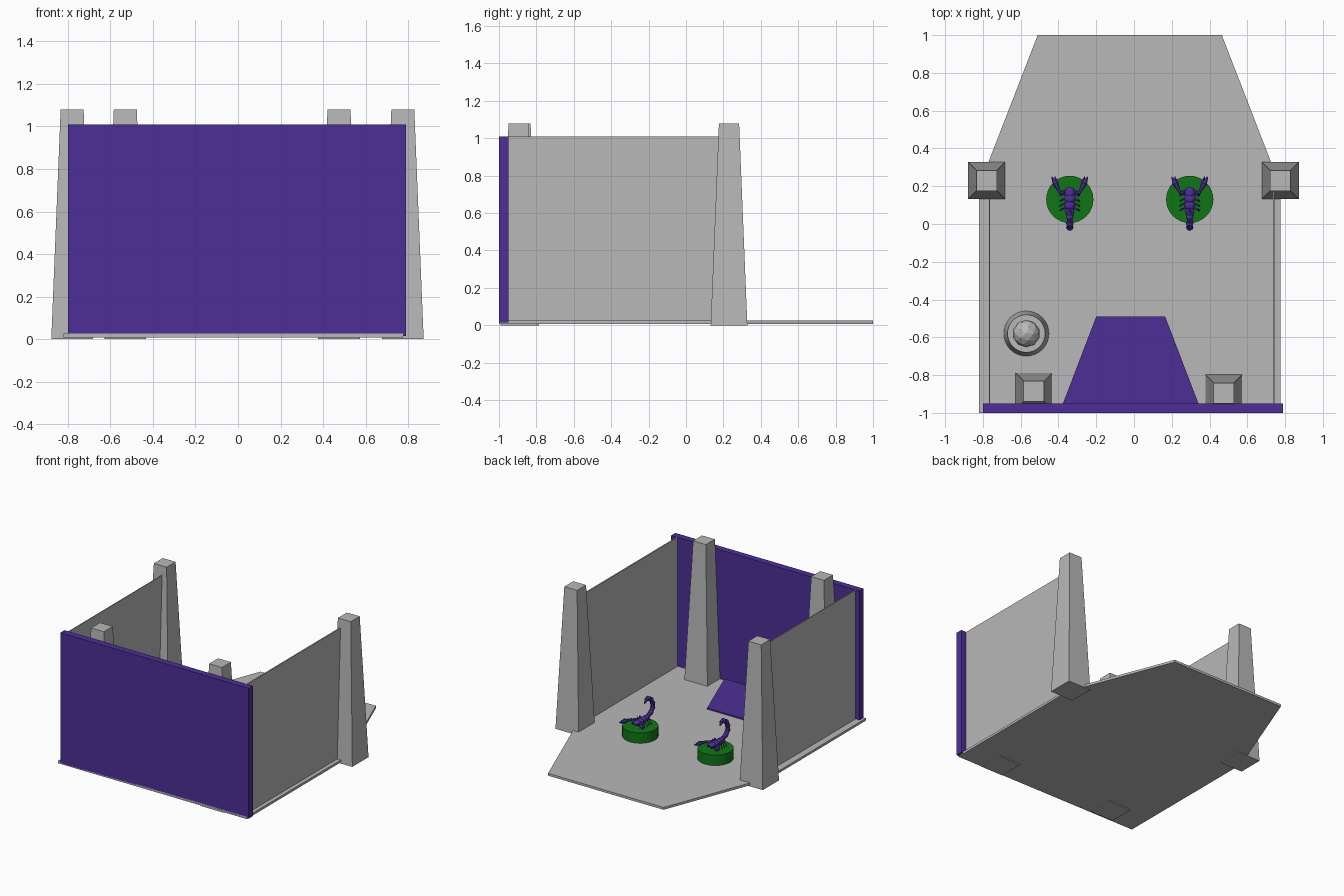
import bpy, bmesh, math
from mathutils import Vector

if "Cube" in bpy.data.objects:
    bpy.data.objects.remove(bpy.data.objects["Cube"])


def material(name, rgb):
    m = bpy.data.materials.new(name)
    m.diffuse_color = (*rgb, 1)
    m.use_nodes = True
    m.node_tree.nodes["Principled BSDF"].inputs["Base Color"].default_value = m.diffuse_color
    return m


GREY = material("stone grey", (0.48, 0.48, 0.48))
PURPLE = material("purple", (0.075, 0.028, 0.31))
GREEN = material("green", (0.005, 0.18, 0.008))


def finish(bm, name, mat, smooth=False):
    bmesh.ops.recalc_face_normals(bm, faces=bm.faces)
    me = bpy.data.meshes.new(name)
    bm.to_mesh(me)
    bm.free()
    ob = bpy.data.objects.new(name, me)
    me.materials.append(mat)
    bpy.context.collection.objects.link(ob)
    if smooth:
        bpy.ops.object.select_all(action='DESELECT')
        ob.select_set(True)
        bpy.context.view_layer.objects.active = ob
        bpy.ops.object.shade_smooth_by_angle(angle=math.radians(35))
    return ob


def loft(bm, rings):
    """Closed solid through a list of equal-length point rings."""
    vs = [[bm.verts.new(p) for p in r] for r in rings]
    n = len(vs[0])
    for a, b in zip(vs, vs[1:]):
        for i in range(n):
            j = (i + 1) % n
            bm.faces.new((a[i], a[j], b[j], b[i]))
    bm.faces.new(vs[0][::-1])
    bm.faces.new(vs[-1])


def slab(name, outline, z0, z1, mat):
    bm = bmesh.new()
    loft(bm, [[(x, y, z) for x, y in outline] for z in (z0, z1)])
    return finish(bm, name, mat)


def box(name, x0, x1, y0, y1, z0, z1, mat):
    return slab(name, [(x0, y0), (x1, y0), (x1, y1), (x0, y1)], z0, z1, mat)


def lathe(name, cx, cy, profile, mat, n=32):
    bm = bmesh.new()
    loft(bm, [[(cx + r * math.cos(2 * math.pi * i / n),
                cy + r * math.sin(2 * math.pi * i / n), z) for i in range(n)]
              for r, z in profile])
    return finish(bm, name, mat, True)


def tube(bm, pts, radii, n=6):
    """Tapered limb along points that stay mostly in one plane."""
    pts = [Vector(p) for p in pts]
    rings = []
    for k, (p, r) in enumerate(zip(pts, radii)):
        t = (pts[min(k + 1, len(pts) - 1)] - pts[max(k - 1, 0)]).normalized()
        ref = Vector((1, 0, 0)) if abs(t.x) < 0.3 else Vector((0, 0, 1))
        u = t.cross(ref).normalized()
        v = t.cross(u)
        rings.append([p + r * (math.cos(a) * u + math.sin(a) * v)
                      for a in (2 * math.pi * i / n for i in range(n))])
    loft(bm, rings)


def blob(bm, c, s):
    vs = bmesh.ops.create_uvsphere(bm, u_segments=8, v_segments=6, radius=1)["verts"]
    bmesh.ops.scale(bm, vec=s, verts=vs)
    bmesh.ops.translate(bm, vec=c, verts=vs)


# floor with tapered apron
slab("floor", [(-0.82, -1), (0.775, -1), (0.775, 0.2), (0.465, 1),
               (-0.51, 1), (-0.82, 0.2)], 0.008, 0.026, GREY)

# walls
box("main_wall", -0.80, 0.79, -1.0, -0.95, 0.015, 1.01, PURPLE)
box("left_wall", -0.768, -0.762, -0.955, 0.2, 0.02, 1.01, GREY)
box("right_wall", 0.735, 0.745, -0.955, 0.2, 0.02, 1.01, GREY)

# tapered pillars
for name, cx, cy in (("left_outer_pillar", -0.78, 0.23), ("right_outer_pillar", 0.775, 0.23),
                     ("left_inner_pillar", -0.53, -0.885), ("right_inner_pillar", 0.475, -0.895)):
    bm = bmesh.new()
    loft(bm, [[(cx + h * sx, cy + h * sy, z) for sx, sy in ((-1, -1), (1, -1), (1, 1), (-1, 1))]
              for h, z in ((0.098, 0), (0.054, 1.08))])
    finish(bm, name, GREY)

# threshold mat by the main wall
slab("threshold", [(-0.38, -0.96), (0.345, -0.96), (0.165, -0.49), (-0.2, -0.49)],
     0.02, 0.036, PURPLE)

# pedestal with faceted ball
lathe("ball_pedestal", -0.57, -0.58, [(0.12, 0.02), (0.1, 0.28)], GREY)
bm = bmesh.new()
vs = bmesh.ops.create_icosphere(bm, subdivisions=2, radius=0.073)["verts"]
bmesh.ops.translate(bm, vec=(-0.57, -0.58, 0.345), verts=vs)
finish(bm, "ball", GREY)


def scorpion(name, cx, cy, z):
    bm = bmesh.new()
    # segmented body
    for y, w, l, h in ((0.035, 0.03, 0.033, 0.02), (0.005, 0.033, 0.03, 0.022),
                       (-0.03, 0.03, 0.03, 0.021), (-0.065, 0.025, 0.028, 0.019)):
        blob(bm, (0, y, 0.032), (w, l, h))
    # curled tail and sting
    tail = [(-0.085, 0.035), (-0.125, 0.05), (-0.148, 0.08), (-0.148, 0.115),
            (-0.128, 0.15), (-0.095, 0.17)]
    for y, zz in tail:
        blob(bm, (0, y, zz), (0.02, 0.018, 0.018))
    tube(bm, [(0, y, zz) for y, zz in tail], [0.016] * len(tail))
    tube(bm, [(0, -0.1, 0.17), (0, -0.07, 0.168), (0, -0.05, 0.145)], [0.014, 0.014, 0.002])
    for s in (-1, 1):
        # claw arm and two pincers
        tube(bm, [(s * 0.015, 0.045, 0.03), (s * 0.05, 0.035, 0.045), (s * 0.065, 0.065, 0.045)],
             [0.009, 0.01, 0.011])
        tube(bm, [(s * 0.062, 0.055, 0.045), (s * 0.075, 0.085, 0.045), (s * 0.096, 0.12, 0.04)],
             [0.009, 0.017, 0.002])
        tube(bm, [(s * 0.064, 0.07, 0.045), (s * 0.068, 0.092, 0.045), (s * 0.08, 0.122, 0.04)],
             [0.008, 0.01, 0.002])
        # walking legs
        for y0, y1 in ((0.03, 0.02), (0.005, -0.01), (-0.02, -0.035), (-0.045, -0.06)):
            tube(bm, [(s * 0.02, y0, 0.03), (s * 0.042, (y0 + y1) / 2, 0.04), (s * 0.052, y1, -0.002)],
                 [0.006, 0.006, 0.003], 5)
    bmesh.ops.translate(bm, vec=(cx, cy, z), verts=bm.verts)
    finish(bm, name, PURPLE)


# green plinths with scorpion statues
for side, cx in (("left", -0.34), ("right", 0.295)):
    lathe(side + "_plinth", cx, 0.13, [(0.125, 0.02), (0.125, 0.105)], GREEN)
    scorpion(side + "_scorpion", cx, 0.13, 0.105)
